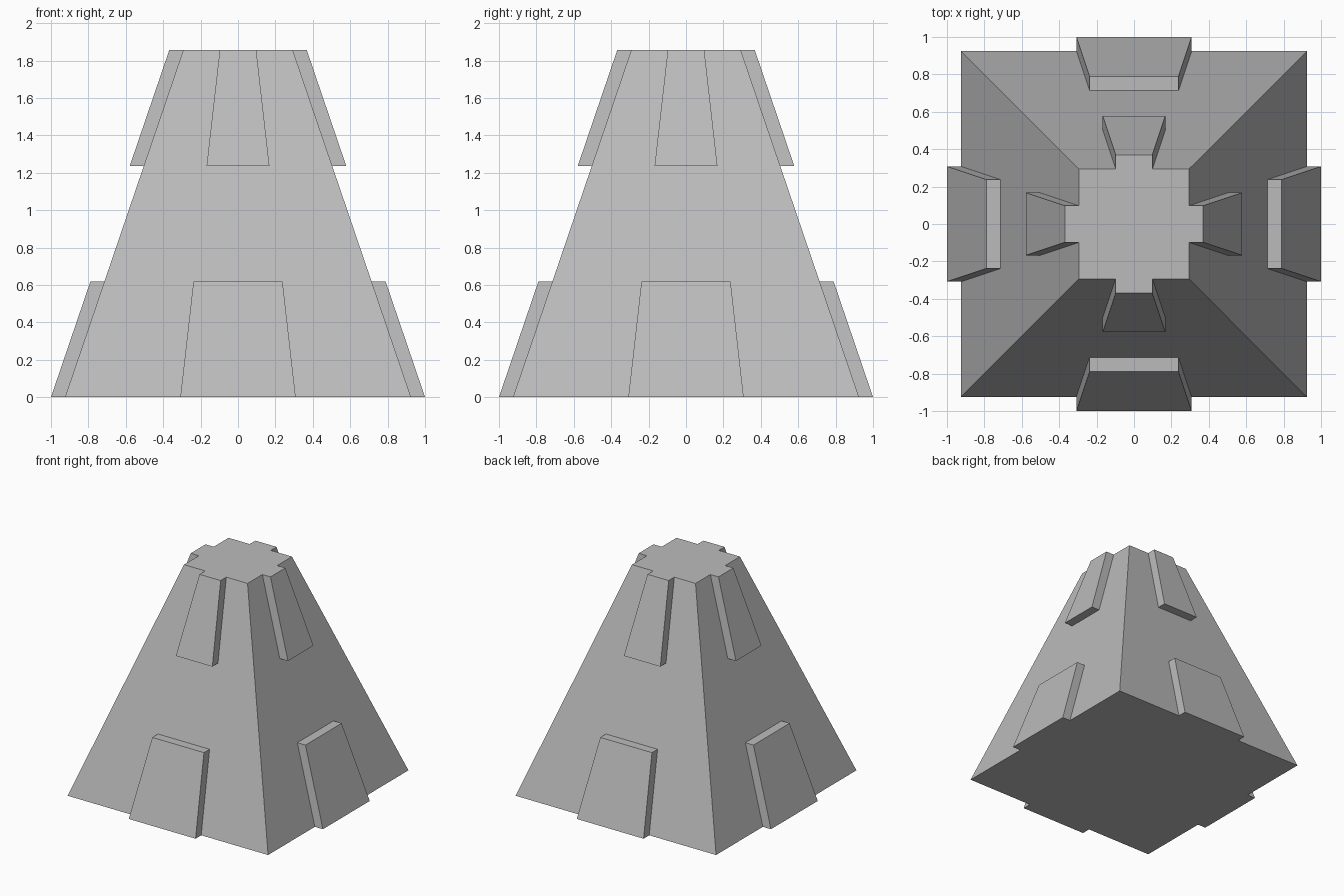
import bpy, bmesh
from mathutils import Vector, Matrix
from math import radians

if "Cube" in bpy.data.objects:
    bpy.data.objects.remove(bpy.data.objects["Cube"])

HEIGHT, BASE, TOP, RAISE = 1.855, 0.925, 0.293, 0.075

grey = bpy.data.materials.new("stone grey")
grey.diffuse_color = (0.5, 0.5, 0.5, 1)
grey.use_nodes = True
grey.node_tree.nodes["Principled BSDF"].inputs["Base Color"].default_value = grey.diffuse_color

bm = bmesh.new()

# Four square rings, each side split into thirds
rings = []
for level in range(4):
    t = level / 3
    h = BASE + (TOP - BASE) * t
    ring = []
    for side in range(4):
        turn = Matrix.Rotation(radians(90 * side), 3, 'Z')
        for k in range(3):
            ring.append(bm.verts.new(turn @ Vector((-h + 2 * h * k / 3, -h, HEIGHT * t))))
    rings.append(ring)

# Sloping walls, remembering the middle cell of the bottom and top rows
panels = []
for level in range(3):
    lo, hi = rings[level], rings[level + 1]
    for i in range(12):
        j = (i + 1) % 12
        face = bm.faces.new((lo[i], lo[j], hi[j], hi[i]))
        if i % 3 == 1 and level != 1:
            panels.append((face, i // 3))

# Base and top caps
bm.faces.new(rings[0][::-1])
bm.faces.new(rings[3])

# Raised panels, pushed straight outwards on every side
for face, side in panels:
    out = Matrix.Rotation(radians(90 * side), 3, 'Z') @ Vector((0, -RAISE, 0))
    raised = bmesh.ops.extrude_discrete_faces(bm, faces=[face])["faces"][0]
    bmesh.ops.translate(bm, verts=raised.verts[:], vec=out)

bmesh.ops.recalc_face_normals(bm, faces=bm.faces[:])
mesh = bpy.data.meshes.new("tapered_tower")
bm.to_mesh(mesh)
bm.free()
mesh.materials.append(grey)
tower = bpy.data.objects.new("tapered_tower", mesh)
bpy.context.collection.objects.link(tower)
